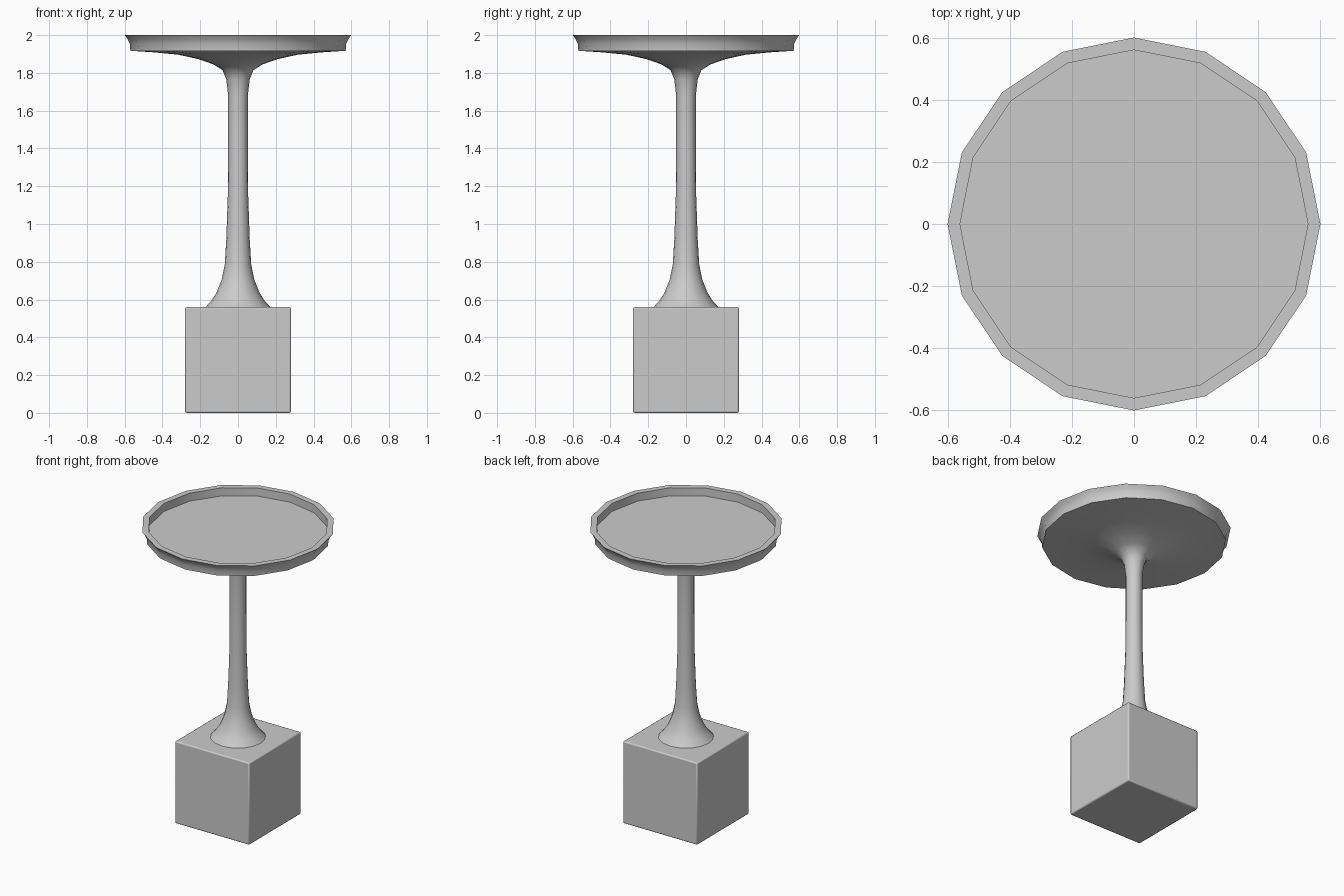
import bpy, bmesh, math

if "Cube" in bpy.data.objects:
    bpy.data.objects.remove(bpy.data.objects["Cube"])

SIDES = 16


def lathe(name, profile):
    """Revolve (radius, z) points around the z axis; radius 0 becomes a pole."""
    bm = bmesh.new()
    rings = []
    for r, z in profile:
        if r == 0:
            rings.append([bm.verts.new((0, 0, z))] * SIDES)
        else:
            rings.append([bm.verts.new((r * math.cos(i * math.tau / SIDES),
                                        r * math.sin(i * math.tau / SIDES), z))
                          for i in range(SIDES)])
    for low, high in zip(rings, rings[1:]):
        for i in range(SIDES):
            j = (i + 1) % SIDES
            quad = [low[i], low[j], high[j], high[i]]
            bm.faces.new(list(dict.fromkeys(quad)))
    bmesh.ops.recalc_face_normals(bm, faces=bm.faces)
    mesh = bpy.data.meshes.new(name)
    bm.to_mesh(mesh)
    bm.free()
    obj = bpy.data.objects.new(name, mesh)
    bpy.context.collection.objects.link(obj)
    return obj


def smooth(obj, degrees):
    bpy.ops.object.select_all(action='DESELECT')
    obj.select_set(True)
    bpy.context.view_layer.objects.active = obj
    bpy.ops.object.shade_smooth_by_angle(angle=math.radians(degrees))


# Flared stem opening into the recessed tray top
stem_and_top = lathe("stem_and_tray_top", [
    (0, 0.56), (0.172, 0.56), (0.14, 0.595), (0.112, 0.64), (0.085, 0.71),
    (0.07, 0.785), (0.062, 0.92), (0.054, 1.15), (0.052, 1.40), (0.052, 1.68),
    (0.062, 1.765), (0.082, 1.815), (0.13, 1.845), (0.21, 1.873),
    (0.32, 1.897), (0.45, 1.909), (0.57, 1.917),
    (0.573, 1.955), (0.585, 1.98), (0.60, 2.0),
    (0.56, 2.0), (0.56, 1.945), (0, 1.945)])
smooth(stem_and_top, 40)

# Cube base with softened edges
bpy.ops.mesh.primitive_cube_add(size=1, location=(0, 0, 0.28))
base = bpy.context.object
base.name = "cube_base"
base.scale = (0.56, 0.56, 0.56)
bpy.ops.object.transform_apply(location=False, rotation=False, scale=True)
bevel = base.modifiers.new("soft_edges", 'BEVEL')
bevel.width = 0.008
bevel.segments = 2
smooth(base, 50)
